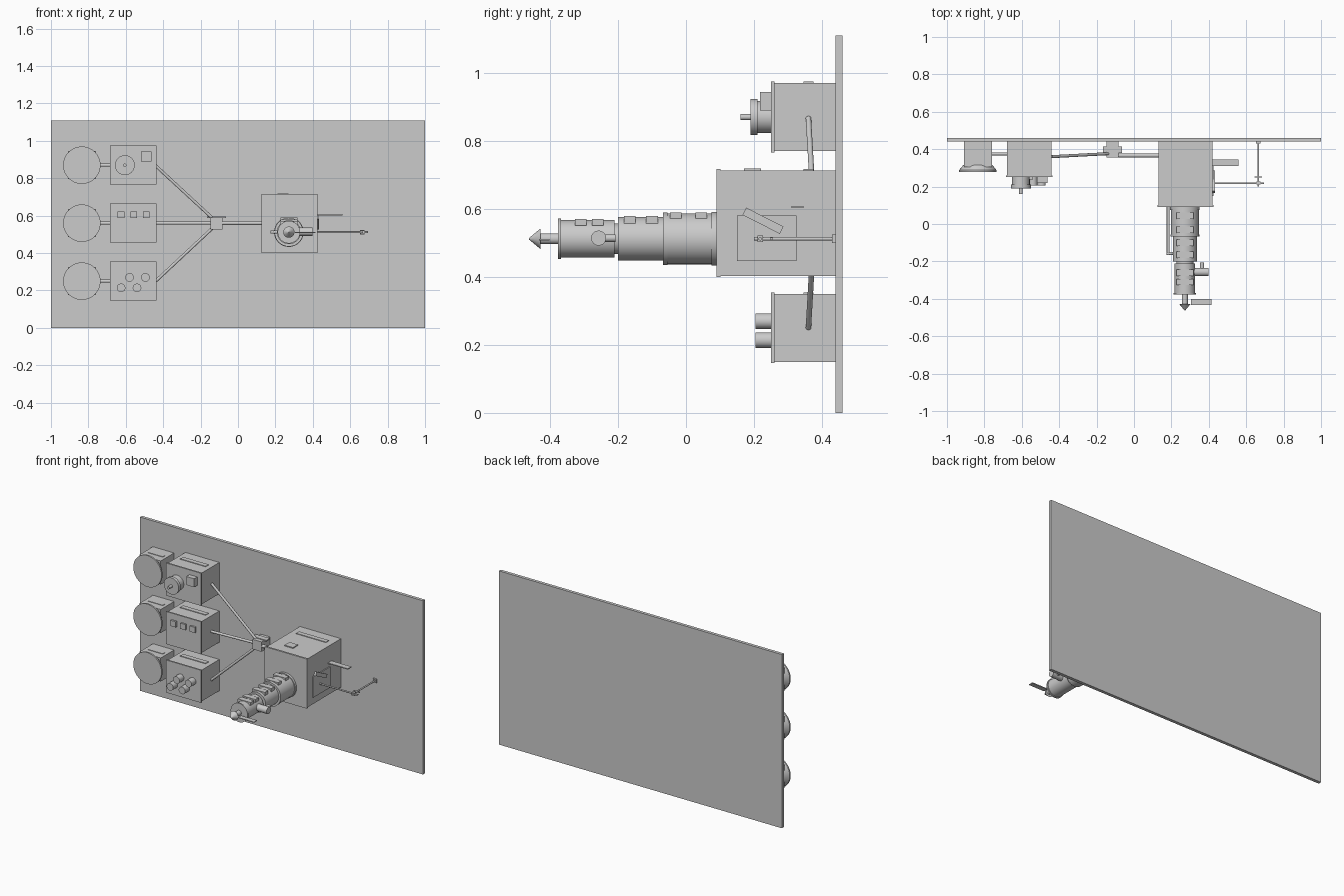
import bpy
from mathutils import Vector


def finish(ob, name):
    ob.name = name
    return ob


def box(name, x0, x1, y0, y1, z0, z1, rot=(0, 0, 0)):
    bpy.ops.mesh.primitive_cube_add(size=1, location=((x0 + x1) / 2, (y0 + y1) / 2, (z0 + z1) / 2), rotation=rot)
    ob = bpy.context.object
    ob.scale = (x1 - x0, y1 - y0, z1 - z0)
    return finish(ob, name)


def rod(name, a, b, r, r2=None, sides=32):
    """Cylinder or cone from point a (radius r) to point b (radius r2)."""
    a, b = Vector(a), Vector(b)
    bpy.ops.mesh.primitive_cone_add(vertices=sides, radius1=r, radius2=r if r2 is None else r2,
                                    depth=(b - a).length, location=(a + b) / 2)
    ob = bpy.context.object
    ob.rotation_euler = (b - a).to_track_quat('Z', 'Y').to_euler()
    bpy.ops.object.shade_smooth_by_angle()
    return finish(ob, name)


# Back panel
box("back_panel", -1, 1, 0.44, 0.46, 0, 1.11)

# Three input rows: drive block with flared disc, shaft, control cabinet
for i, z in enumerate((0.25, 0.56, 0.87)):
    n = str(i + 1)
    box("drive_block_" + n, -0.91, -0.76, 0.305, 0.44, z - 0.075, z + 0.075)
    rod("drive_flare_" + n, (-0.835, 0.315, z), (-0.835, 0.288, z), 0.078, 0.1, 48)
    rod("drive_disc_" + n, (-0.835, 0.288, z), (-0.835, 0.278, z), 0.1, sides=48)
    rod("drive_shaft_" + n, (-0.77, 0.375, z), (-0.68, 0.375, z), 0.008)
    box("cabinet_" + n, -0.68, -0.44, 0.255, 0.44, z - 0.1, z + 0.1)
    box("cabinet_face_" + n, -0.685, -0.435, 0.25, 0.26, z - 0.104, z + 0.104)
    box("cabinet_top_strip_" + n, -0.65, -0.47, 0.345, 0.375, z + 0.1, z + 0.104)
    box("drive_top_strip_" + n, -0.89, -0.78, 0.355, 0.38, z + 0.075, z + 0.078)

# Top cabinet: dial and small block
rod("dial_base", (-0.605, 0.25, 0.87), (-0.605, 0.208, 0.87), 0.047)
rod("dial_rim", (-0.605, 0.21, 0.87), (-0.605, 0.19, 0.87), 0.053)
rod("dial_pin", (-0.605, 0.2, 0.87), (-0.605, 0.16, 0.87), 0.009)
box("dial_side_block", -0.518, -0.463, 0.218, 0.25, 0.89, 0.944)

# Middle cabinet: square buttons
for x in (-0.625, -0.557, -0.49):
    box("square_button", x - 0.018, x + 0.018, 0.238, 0.25, 0.587, 0.623)

# Bottom cabinet: round knobs
for x, z in ((-0.58, 0.27), (-0.495, 0.27), (-0.625, 0.214), (-0.54, 0.214)):
    rod("knob", (x, 0.25, z), (x, 0.205, z), 0.023)

# Merging pipes and junction box
rod("feed_pipe_top", (-0.44, 0.36, 0.867), (-0.14, 0.376, 0.59), 0.008)
rod("feed_pipe_middle", (-0.44, 0.36, 0.56), (-0.14, 0.376, 0.56), 0.008)
rod("feed_pipe_bottom", (-0.44, 0.36, 0.25), (-0.14, 0.376, 0.53), 0.008)
box("junction_box", -0.147, -0.082, 0.355, 0.44, 0.527, 0.59)
box("junction_plate", -0.165, -0.065, 0.38, 0.415, 0.588, 0.595)
rod("outlet_pipe", (-0.09, 0.366, 0.56), (0.135, 0.366, 0.56), 0.01)

# Main chamber
box("chamber", 0.13, 0.42, 0.095, 0.44, 0.403, 0.713)
box("chamber_face", 0.126, 0.424, 0.09, 0.102, 0.4, 0.717)
box("chamber_top_panel", 0.21, 0.27, 0.17, 0.22, 0.713, 0.719)
box("chamber_top_strip", 0.17, 0.38, 0.345, 0.375, 0.713, 0.717)
box("chamber_side_door", 0.419, 0.426, 0.15, 0.325, 0.447, 0.58)
box("door_handle", 0.42, 0.432, 0.165, 0.288, 0.553, 0.577, (-0.47, 0, 0))
box("side_tag", 0.42, 0.56, 0.31, 0.345, 0.602, 0.608)

# Barrel stages with end rings and top pads
X, Z = 0.272, 0.512
for n, y0, y1, r, pads in (("rear", -0.065, 0.095, 0.075, (-0.03, 0.045)),
                           ("middle", -0.2, -0.067, 0.064, (-0.165, -0.1)),
                           ("front", -0.375, -0.21, 0.055, (-0.31, -0.26))):
    rod(n + "_barrel", (X, y1, Z), (X, y0, Z), r, sides=48)
    for y in pads:
        box(n + "_top_pad", X - 0.045, X + 0.045, y - 0.017, y + 0.017, Z + r * 0.7, Z + r + 0.003)
rod("rear_ring", (X, 0.09, Z), (X, 0.075, Z), 0.079, sides=48)
rod("rear_front_ring", (X, -0.055, Z), (X, -0.068, Z), 0.077, sides=48)
rod("barrel_core", (X, -0.19, Z), (X, -0.22, Z), 0.045)
rod("front_ring", (X, -0.368, Z), (X, -0.377, Z), 0.06, sides=48)

# Nozzle tip
rod("tip_shaft", (X, -0.37, Z), (X, -0.44, Z), 0.016)
rod("tip_cone", (X, -0.428, Z), (X, -0.462, Z), 0.03, 0.002)
box("tip_tag", 0.305, 0.415, -0.432, -0.402, 0.507, 0.512)

# Side port on front barrel
rod("side_port", (0.3, -0.257, 0.514), (0.397, -0.257, 0.514), 0.022)
rod("side_port_stub", (0.364, -0.24, 0.514), (0.364, -0.207, 0.514), 0.011)

# Bypass tube on the left of the barrels
rod("bypass_tube", (0.183, 0.095, Z), (0.183, -0.165, Z), 0.008)
rod("bypass_elbow", (0.175, -0.158, Z), (0.225, -0.158, Z), 0.008)

# Output arm on the right, tied back to the panel
rod("output_arm", (0.42, 0.218, 0.512), (0.695, 0.218, 0.512), 0.005)
rod("arm_stay", (0.664, 0.2, 0.512), (0.664, 0.445, 0.512), 0.005)
box("arm_clamp", 0.654, 0.676, 0.21, 0.226, 0.502, 0.522)
box("stay_collar", 0.644, 0.684, 0.248, 0.254, 0.508, 0.516)
box("stay_foot", 0.652, 0.676, 0.43, 0.442, 0.5, 0.524)
